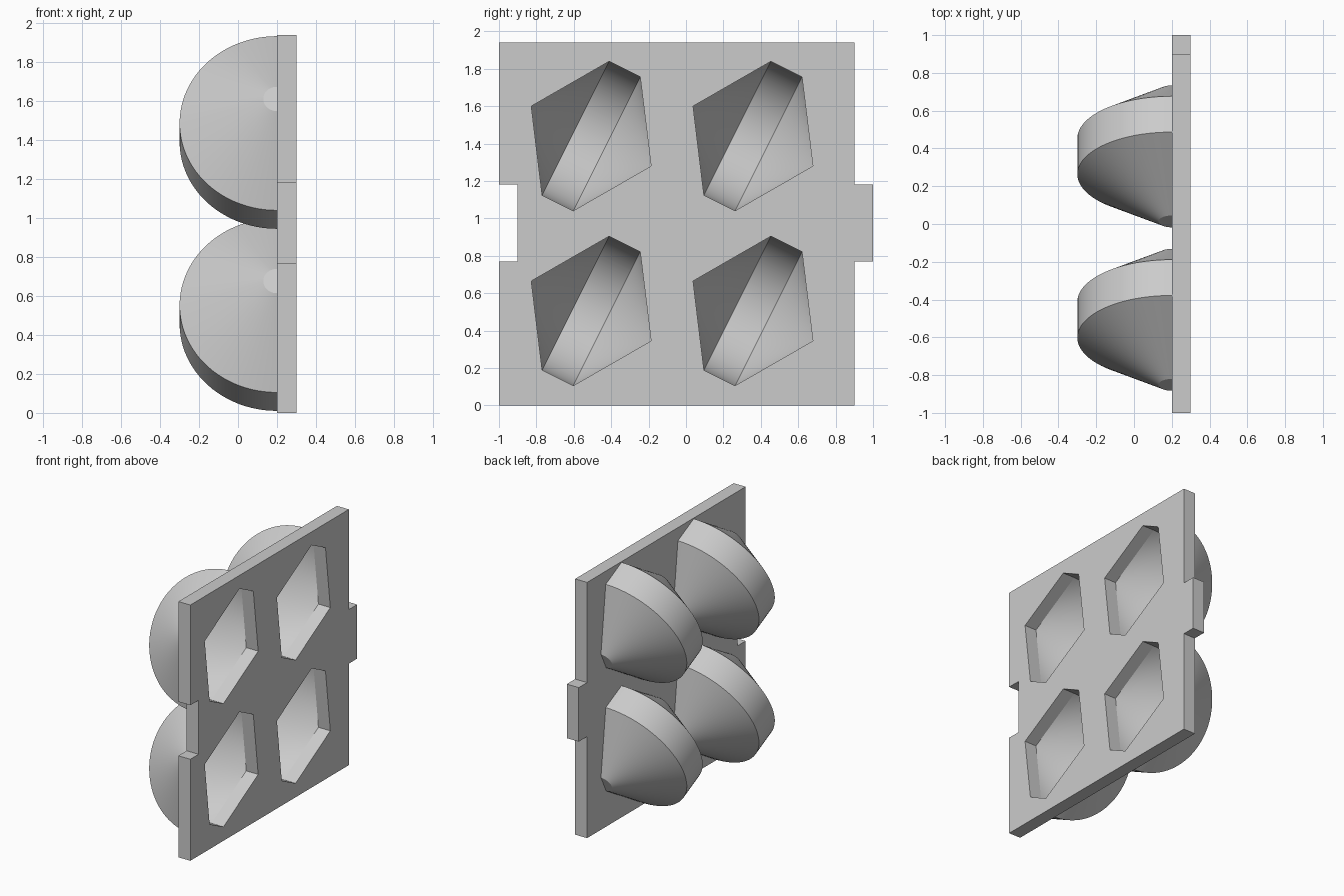
import bpy, bmesh, math
from mathutils import Matrix, Vector

cube = bpy.data.objects.get("Cube")
if cube:
    bpy.data.objects.remove(cube)

# Material
GREY = (0.6, 0.6, 0.6, 1.0)
grey = bpy.data.materials.new("grey")
grey.use_nodes = True
grey.diffuse_color = GREY
grey.node_tree.nodes["Principled BSDF"].inputs["Base Color"].default_value = GREY

# Axis of the turned pods lies in the plate plane, tilted in y-z
AXIS = Vector((0, 2, -1)).normalized()
SIDE = Vector((0, 1, 2)).normalized()
CENTRES = [(y, z) for z in (0.505, 1.44) for y in (-0.507, 0.358)]
BACK, FACE = 0.2, 0.3

# Profiles as (distance along axis, radius)
CAVITY = [(-0.358, 0), (-0.093, 0.4), (0.093, 0.4), (0.358, 0)]
SKIN = [(0.385, 0), (0.385, 0.07), (0.106, 0.5),
        (-0.106, 0.5), (-0.385, 0.07), (-0.385, 0)]


def make_object(name, bm):
    mesh = bpy.data.meshes.new(name)
    bm.to_mesh(mesh)
    bm.free()
    mesh.materials.append(grey)
    obj = bpy.data.objects.new(name, mesh)
    bpy.context.collection.objects.link(obj)
    return obj


def add_loop(bm, points):
    verts = [bm.verts.new(p) for p in points]
    for a, b in zip(verts, verts[1:] + verts[:1]):
        bm.edges.new((a, b))


# Plate: outline with a tab on one edge, a notch on the other, and openings
LOW, HIGH, TOP = 0.77, 1.18, 1.94
outline = [(-1, 0), (0.9, 0), (0.9, LOW), (1, LOW), (1, HIGH), (0.9, HIGH),
           (0.9, TOP), (-1, TOP), (-1, HIGH), (-0.9, HIGH), (-0.9, LOW), (-1, LOW)]
mid = (BACK + FACE) / 2
bm = bmesh.new()
add_loop(bm, [(mid, y, z) for y, z in outline])
for y, z in CENTRES:
    c = Vector((mid, y, z))
    add_loop(bm, [c + AXIS * a * s + SIDE * r * s
                  for s in (1, -1) for a, r in CAVITY[:3]])
bmesh.ops.triangle_fill(bm, edges=bm.edges[:], use_beauty=True, normal=(1, 0, 0))
bmesh.ops.recalc_face_normals(bm, faces=bm.faces[:])
plate = make_object("plate", bm)
solid = plate.modifiers.new("thickness", 'SOLIDIFY')
solid.thickness = FACE - BACK
solid.offset = 0


# Pod: hollow half-turned shell behind the plate
def make_pod(name, y, z):
    bm = bmesh.new()
    section = bm.faces.new([bm.verts.new(AXIS * a + SIDE * r)
                            for a, r in CAVITY + SKIN])
    angle = math.pi
    # Choose the turn that sweeps towards -x
    if (Matrix.Rotation(angle / 2, 3, AXIS) @ SIDE).x > 0:
        angle = -angle
    bmesh.ops.spin(bm, geom=section.edges[:], cent=(0, 0, 0), axis=AXIS,
                   angle=angle, steps=48, use_duplicate=False)
    bmesh.ops.remove_doubles(bm, verts=bm.verts[:], dist=0.0005)
    # Close the second half of the rim
    rim = [e for e in bm.edges if e.is_boundary]
    if rim:
        bmesh.ops.holes_fill(bm, edges=rim, sides=0)
    bmesh.ops.recalc_face_normals(bm, faces=bm.faces[:])
    pod = make_object(name, bm)
    pod.location = (BACK, y, z)
    bpy.ops.object.select_all(action='DESELECT')
    pod.select_set(True)
    bpy.context.view_layer.objects.active = pod
    bpy.ops.object.shade_smooth_by_angle(angle=math.radians(25))


names = ["lower_front_pod", "lower_back_pod", "upper_front_pod", "upper_back_pod"]
for name, (y, z) in zip(names, CENTRES):
    make_pod(name, y, z)
